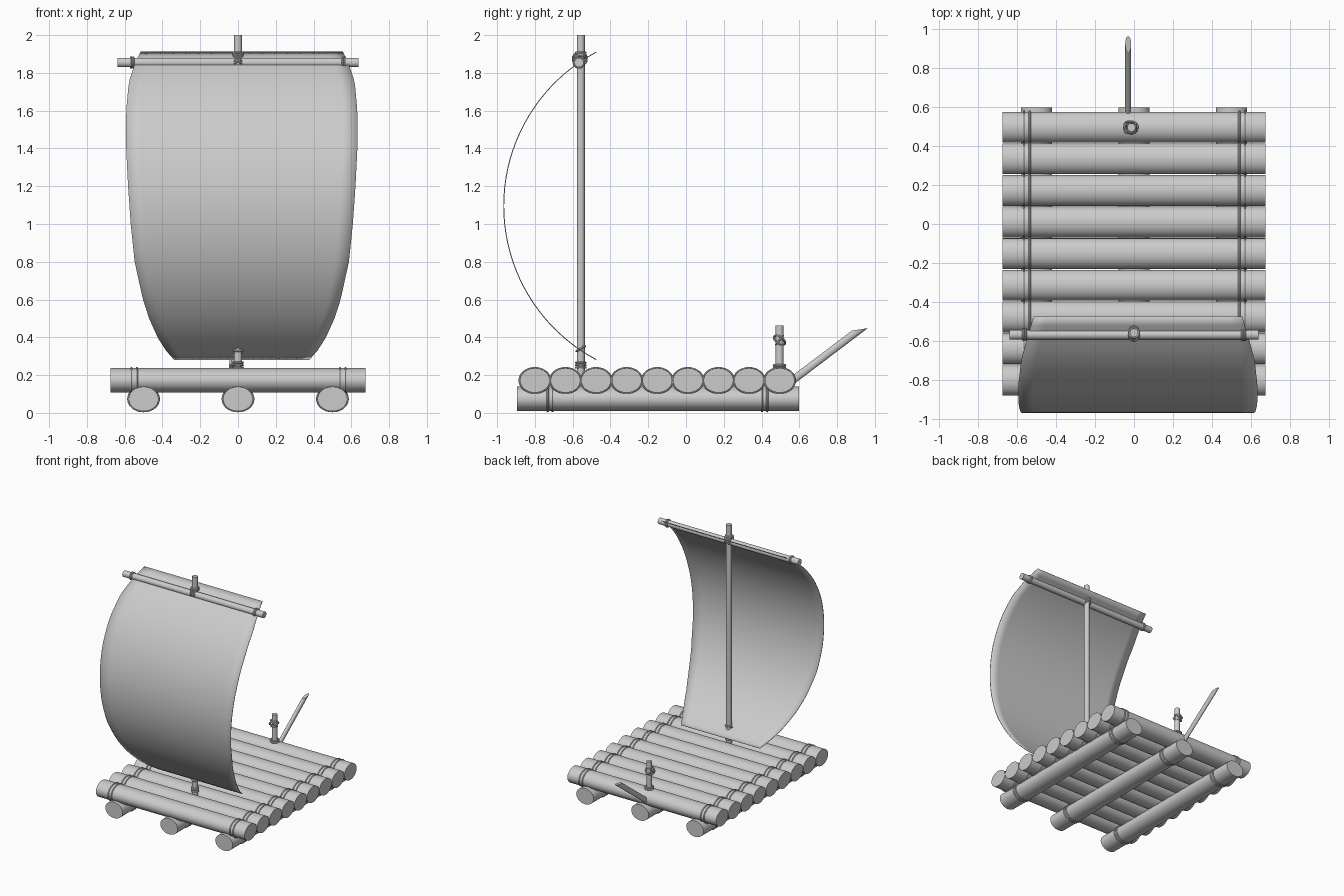
import bpy, bmesh, math
from mathutils import Vector

if "Cube" in bpy.data.objects:
    bpy.data.objects.remove(bpy.data.objects["Cube"])


def finish(ob, name):
    ob.name = name
    bpy.context.view_layer.objects.active = ob
    ob.select_set(True)
    bpy.ops.object.shade_smooth_by_angle(angle=math.radians(40))
    ob.select_set(False)
    return ob


def pole(name, a, b, rx, ry=None, sides=32):
    """Capped elliptical cylinder from a to b."""
    a, b = Vector(a), Vector(b)
    bpy.ops.mesh.primitive_cylinder_add(vertices=sides, radius=1, depth=1, location=(a + b) / 2)
    ob = bpy.context.object
    ob.rotation_euler = (b - a).to_track_quat('Z', 'Y').to_euler()
    ob.scale = (rx, ry or rx, (b - a).length)
    bpy.ops.object.transform_apply(location=False, rotation=False, scale=True)
    return finish(ob, name)


def ring(name, centre, axis, rx, ry=None, minor=0.006):
    """Rope loop around an axis."""
    bpy.ops.mesh.primitive_torus_add(major_segments=32, minor_segments=8,
                                     major_radius=1, minor_radius=minor / rx, location=centre)
    ob = bpy.context.object
    ob.rotation_euler = Vector(axis).to_track_quat('Z', 'Y').to_euler()
    ob.scale = (rx, ry or rx, rx)
    bpy.ops.object.transform_apply(location=False, rotation=False, scale=True)
    return finish(ob, name)


def log(name, a, b):
    """Log with flattened oval section, 0.08 wide and 0.066 high."""
    a, b = Vector(a), Vector(b)
    along_x = abs(b.x - a.x) > abs(b.y - a.y)
    ob = pole(name, a, b, 0.079, 0.079)
    ob.rotation_euler = (0, math.pi / 2, 0) if along_x else (math.pi / 2, 0, 0)
    bpy.context.view_layer.objects.active = ob
    ob.select_set(True)
    bpy.ops.object.transform_apply(location=False, rotation=True, scale=False)
    ob.select_set(False)
    ob.scale.z = 0.065 / 0.079
    return ob


def log_ring(name, c, axis):
    ob = ring(name, c, axis, 0.081, 0.081)
    bpy.context.view_layer.objects.active = ob
    ob.select_set(True)
    bpy.ops.object.transform_apply(location=False, rotation=True, scale=False)
    ob.select_set(False)
    ob.scale.z = 0.066 / 0.081
    return ob


# Three runner logs underneath, lashed near both ends
for x in (-0.5, 0, 0.5):
    log("runner_log", (x, -0.895, 0.074), (x, 0.597, 0.074))
    for y in (-0.732, -0.707, 0.402, 0.43):
        log_ring("runner_rope", (x, y, 0.074), (0, 1, 0))

# Nine deck logs with paired rope loops
for i in range(9):
    y = -0.80 + i * 0.162
    log("deck_log", (-0.675, y, 0.172), (0.675, y, 0.172))
    for x in (-0.564, -0.535, 0.54, 0.569):
        log_ring("deck_rope", (x, y, 0.172), (1, 0, 0))

# Mast and yard
MY = -0.557
pole("mast", (0, MY, 0.15), (0, MY, 2.0), 0.021)
pole("yard", (-0.637, -0.567, 1.855), (0.637, -0.567, 1.855), 0.025)
for z in (0.24, 0.253, 0.266, 1.895, 1.907):
    ring("mast_rope", (0, MY, z), (0, 0, 1), 0.025)
for s in (-1, 1):
    for d in (0.555, 0.567):
        ring("yard_rope", (s * d, -0.567, 1.855), (1, 0, 0), 0.027)
    for d in (0, 0.012):
        ring("cross_lashing", (0, -0.562, 1.868 + d), (s * 0.7, 0, 0.7), 0.036)
ring("sail_foot_rope", (0, MY, 0.34), (0, -0.5, 0.85), 0.026)

# Sail: circular arc in profile, width varying with height
WIDTHS = [(0.28, .356), (0.33, .40), (0.4, .445), (0.5, .49), (0.6, .523), (0.8, .567), (1.0, .588),
          (1.2, .602), (1.4, .612), (1.6, .612), (1.75, .598), (1.85, .565), (1.92, .53)]


def half_width(z):
    for (z0, w0), (z1, w1) in zip(WIDTHS, WIDTHS[1:]):
        if z <= z1:
            return w0 + (w1 - w0) * (z - z0) / (z1 - z0)
    return WIDTHS[-1][1]


R, CY, CZ = 0.921, -0.044, 1.096
half = math.asin(0.814 / R)
bm = bmesh.new()
rows = []
for i in range(41):
    t = -half + 2 * half * i / 40
    y, z = CY - R * math.cos(t), CZ + R * math.sin(t)
    w = half_width(z)
    rows.append([bm.verts.new((0.02 + w * (j / 8 - 1), y, z)) for j in range(17)])
for r0, r1 in zip(rows, rows[1:]):
    for j in range(16):
        bm.faces.new((r0[j], r0[j + 1], r1[j + 1], r1[j]))
me = bpy.data.meshes.new("sail")
bm.to_mesh(me)
bm.free()
sail = bpy.data.objects.new("sail", me)
bpy.context.collection.objects.link(sail)
finish(sail, "sail")
sol = sail.modifiers.new("thickness", 'SOLIDIFY')
sol.thickness = 0.005
sol.offset = 0

# Steering post
pole("steering_post", (-0.013, 0.495, 0.17), (-0.013, 0.495, 0.462), 0.021)
for z in (0.24, 0.252):
    ring("post_rope", (-0.013, 0.495, z), (0, 0, 1), 0.03)

# Steering oar: slanted shaft with level-cut ends
oar = pole("steering_oar", (-0.03, 0.668, 0.06), (-0.03, 0.668, 0.442), 0.015, 0.042)
for v in oar.data.vertices:
    v.co.y -= v.co.z / 0.382 * 0.505
    if abs(v.co.y) > 0.21:
        v.co.z += 0.15 * (0.2525 * math.copysign(1, v.co.y) - v.co.y)
for s in (-1, 1):
    ring("oar_lashing", (-0.02, 0.495, 0.385), (s * 0.5, 0.5, 0.7), 0.034)
ring("oar_lashing", (-0.02, 0.495, 0.385), (0, -0.8, 0.6), 0.03)
